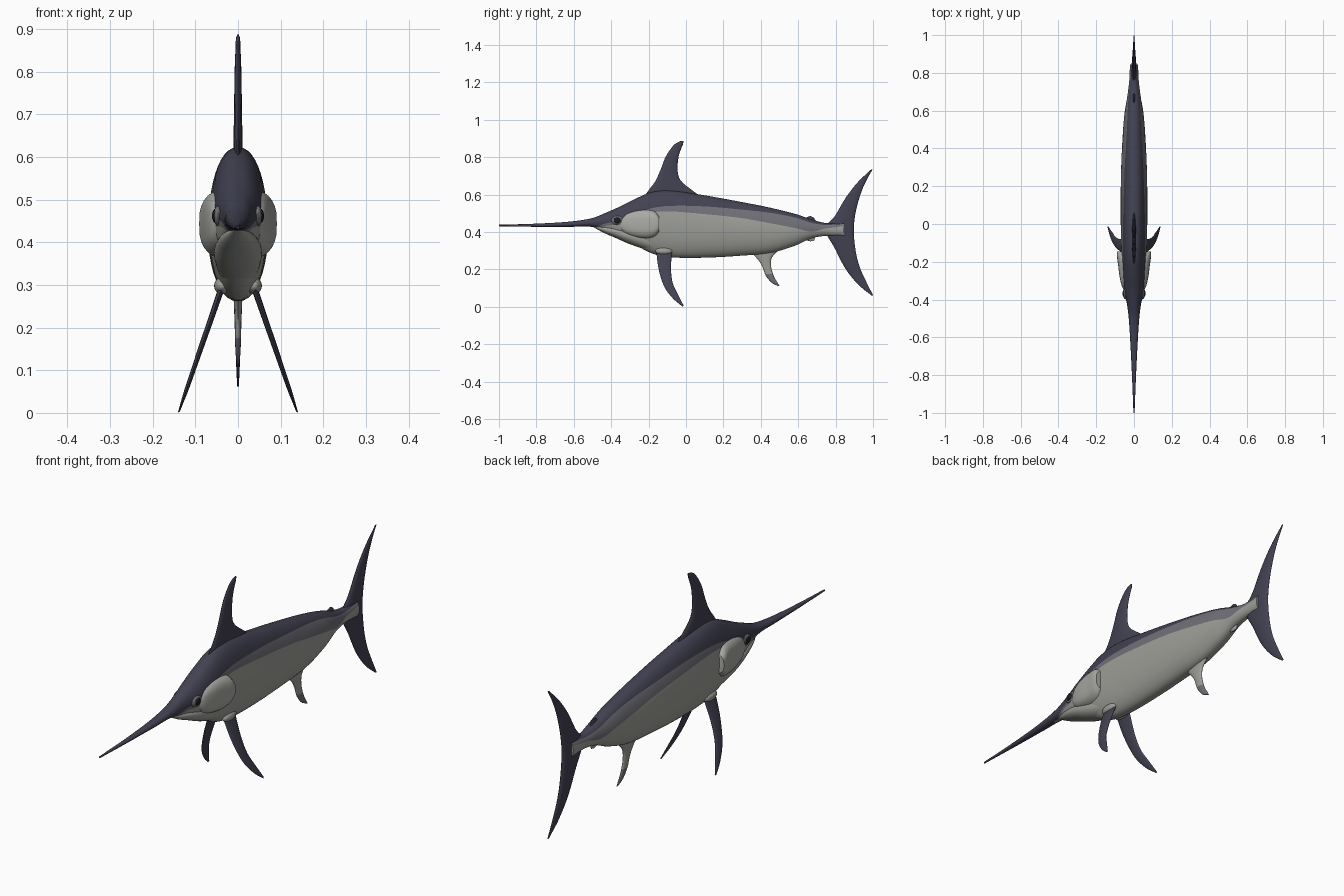
import bpy, bmesh, math
from mathutils import Vector

if "Cube" in bpy.data.objects:
    bpy.data.objects.remove(bpy.data.objects["Cube"])


def material(name, rgb):
    m = bpy.data.materials.new(name)
    m.diffuse_color = (*rgb, 1)
    m.use_nodes = True
    m.node_tree.nodes["Principled BSDF"].inputs["Base Color"].default_value = m.diffuse_color
    return m


NAVY = material("dark navy back", (0.055, 0.054, 0.085))
BAND = material("grey violet band", (0.165, 0.16, 0.185))
BELLY = material("pale grey belly", (0.34, 0.34, 0.315))
GILL = material("light grey gill", (0.40, 0.40, 0.375))
BLACK = material("black eye", (0.012, 0.012, 0.016))


def sample(rows, k):
    """Smooth (Hermite) interpolation of table rows keyed on column 0."""
    n = len(rows)
    i = next((i for i in range(n - 2) if k < rows[i + 1][0]), n - 2)

    def slope(j, c):
        a, b = rows[max(j - 1, 0)], rows[min(j + 1, n - 1)]
        return (b[c] - a[c]) / (b[0] - a[0])
    h = rows[i + 1][0] - rows[i][0]
    t = (k - rows[i][0]) / h
    out = []
    for c in range(1, len(rows[0])):
        p, q = rows[i][c], rows[i + 1][c]
        out.append((2*t**3 - 3*t*t + 1) * p + (t**3 - 2*t*t + t) * h * slope(i, c)
                   + (3*t*t - 2*t**3) * q + (t**3 - t*t) * h * slope(i + 1, c))
    return out


def loft(name, rings, mats, rule=lambda i, j: 0, angle=40):
    """Skin closed rings of points, cap both ends, colour faces by rule(ring, side)."""
    bm = bmesh.new()
    vs = [[bm.verts.new(p) for p in r] for r in rings]
    n = len(vs[0])
    for i in range(len(vs) - 1):
        for j in range(n):
            f = bm.faces.new((vs[i][j], vs[i][(j+1) % n], vs[i+1][(j+1) % n], vs[i+1][j]))
            f.material_index = rule(i, j)
    bm.faces.new(vs[0]).material_index = rule(0, 0)
    bm.faces.new(vs[-1]).material_index = len(mats) - 1
    bmesh.ops.recalc_face_normals(bm, faces=bm.faces)
    return finish(name, bm, mats, angle)


def finish(name, bm, mats, angle=40):
    me = bpy.data.meshes.new(name)
    bm.to_mesh(me)
    bm.free()
    for m in mats:
        me.materials.append(m)
    ob = bpy.data.objects.new(name, me)
    bpy.context.collection.objects.link(ob)
    bpy.ops.object.select_all(action='DESELECT')
    ob.select_set(True)
    bpy.context.view_layer.objects.active = ob
    bpy.ops.object.shade_smooth_by_angle(angle=math.radians(angle))
    return ob


def tube(name, rows, mat, power=1.0, count=24, seg=32):
    """Loft of rounded sections; rows are y, top, bottom, half width."""
    rings = []
    for i in range(count + 1):
        y = rows[0][0] + (rows[-1][0] - rows[0][0]) * i / count
        top, bot, w = sample(rows, y)
        ring = []
        for j in range(seg):
            a = 2 * math.pi * j / seg
            s, c = math.sin(a), math.cos(a)
            ring.append((math.copysign(abs(s) ** power, s) * w, y,
                         (top + bot) / 2 + math.copysign(abs(c) ** power, c) * (top - bot) / 2))
        rings.append(ring)
    return loft(name, rings, [mat])


def fin(name, edge, mats, warp=None, rule=lambda i, j: 0, count=28, half=8):
    """Lens-section fin; edge rows are lead y, lead z, trail y, trail z, half thickness."""
    rows = [(i, *e) for i, e in enumerate(edge)]
    rings = []
    for i in range(count + 1):
        ly, lz, ty, tz, th = sample(rows, (len(rows) - 1) * i / count)
        ring = []
        for j in range(2 * half):
            a = math.pi * j / half
            u = (1 - math.cos(a)) / 2
            p = Vector((th * math.sin(a), ly + (ty - ly) * u, lz + (tz - lz) * u))
            ring.append(warp(p) if warp else p)
        rings.append(ring)
    return loft(name, rings, mats, rule, 60)


def ellipsoid(name, loc, size, mat):
    bm = bmesh.new()
    bmesh.ops.create_uvsphere(bm, u_segments=24, v_segments=12, radius=1)
    for v in bm.verts:
        v.co = Vector(loc) + Vector(a * b for a, b in zip(v.co, size))
    return finish(name, bm, [mat])


# Body and bill: y, top, bottom, half width, dark edge height, band edge height
BODY = [
    (-1.0, .439, .431, .003, .40, .39), (-.8, .445, .428, .011, .40, .39),
    (-.62, .456, .428, .020, .41, .40), (-.5, .475, .427, .028, .425, .415),
    (-.42, .507, .400, .038, .448, .435), (-.35, .538, .368, .054, .458, .44),
    (-.27, .578, .330, .062, .50, .475), (-.18, .615, .285, .066, .528, .505),
    (-.08, .622, .265, .069, .540, .510), (.1, .596, .263, .071, .537, .496),
    (.3, .560, .274, .068, .520, .474), (.45, .530, .288, .061, .503, .447),
    (.58, .498, .326, .051, .478, .422), (.67, .468, .366, .037, .450, .402),
    (.74, .449, .379, .027, .438, .418), (.80, .448, .379, .023, .440, .425),
    (.845, .450, .376, .022, .443, .432)]
N1, N2, N3 = 7, 2, 13
rings = []
for i in range(111):
    y = -1 + 1.845 * i / 110
    top, bot, w, dark, band = sample(BODY, y)
    zc, h = (top + bot) / 2, (top - bot) / 2
    a1, a2 = (math.acos(max(-.97 - .02 * k, min(.99, (z - zc) / h)))
              for k, z in enumerate((dark, band)))
    angs = ([a1 * k / N1 for k in range(N1)] + [a1 + (a2 - a1) * k / N2 for k in range(N2)]
            + [a2 + (math.pi - a2) * k / N3 for k in range(N3 + 1)])
    right = [(w * max(0, math.sin(a)) ** .9, y, zc + h * math.cos(a)) for a in angs]
    rings.append(right + [(-x, y, z) for x, y, z in right[-2:0:-1]])
N = N1 + N2 + N3


def body_rule(i, j):
    k = min(j, 2 * N - 1 - j)
    if i < 28:
        return 0
    return 0 if k < N1 else 1 if k < N1 + N2 else 2


loft("body_and_bill", rings, [NAVY, BAND, BELLY], body_rule)

# Lower jaw and flared gill covers
tube("lower_jaw", [(-.495, .434, .426, .010), (-.44, .434, .396, .032), (-.38, .430, .370, .047),
                   (-.30, .420, .335, .056), (-.18, .400, .295, .050)], BELLY)
tube("gill_covers", [(-.36, .455, .425, .048), (-.33, .497, .390, .064), (-.28, .518, .370, .076),
                     (-.21, .526, .360, .085), (-.165, .515, .372, .091),
                     (-.145, .490, .395, .090)], GILL, .6)

# Mouth lines and eyes on both sides
for s, side in ((1, "right"), (-1, "left")):
    ellipsoid(f"eye_socket_{side}", (s * .047, -.365, .462), (.010, .034, .024), BAND)
    ellipsoid(f"eye_{side}", (s * .051, -.367, .462), (.010, .021, .018), BLACK)
    ellipsoid(f"pectoral_base_{side}", (s * .038, -.118, .298), (.018, .046, .020), BELLY)

# Dorsal fin
fin("dorsal_fin", [
    (-.235, .575, .10, .575, .012), (-.195, .63, .035, .622, .011), (-.165, .67, -.028, .675, .010),
    (-.135, .735, -.045, .73, .009), (-.11, .80, -.040, .80, .008), (-.07, .86, -.026, .845, .006),
    (-.04, .882, -.016, .87, .005), (-.018, .888, -.013, .885, .002)], [NAVY])

# Crescent tail fin
fin("tail_fin", [
    (.990, .735, .998, .735, .002), (.92, .668, .967, .68, .005), (.855, .585, .936, .61, .008),
    (.797, .487, .908, .51, .011), (.745, .415, .897, .41, .013), (.797, .31, .907, .30, .011),
    (.853, .203, .928, .215, .008), (.92, .12, .962, .138, .005),
    (.990, .062, 1.0, .062, .002)], [NAVY], count=44)

# Pectoral fins, splayed outward
for s, side in ((1, "right"), (-1, "left")):
    fin(f"pectoral_fin_{side}", [
        (-.160, .31, -.075, .30, .008), (-.147, .205, -.080, .20, .007),
        (-.117, .11, -.070, .125, .006), (-.070, .045, -.042, .065, .005),
        (-.018, .001, -.012, .006, .002)], [NAVY],
        lambda p, s=s: Vector((s * (p.x + .036 + (.30 - p.z) * .345), p.y, p.z)))

# Anal fin, darker towards the tip
fin("anal_fin", [
    (.33, .31, .53, .33, .012), (.385, .252, .465, .272, .010), (.408, .215, .454, .225, .008),
    (.425, .17, .468, .168, .007), (.457, .13, .488, .132, .005), (.495, .110, .50, .112, .002)],
    [BELLY, BAND], rule=lambda i, j: int(i > 15))

# Small rear finlets
fin("upper_finlet", [(.625, .465, .705, .445, .008), (.645, .478, .69, .465, .006),
                     (.665, .486, .685, .476, .003)], [NAVY], count=10)
fin("lower_finlet", [(.625, .355, .70, .385, .008), (.645, .355, .69, .368, .006),
                     (.665, .350, .685, .354, .003)], [BELLY], count=10)
